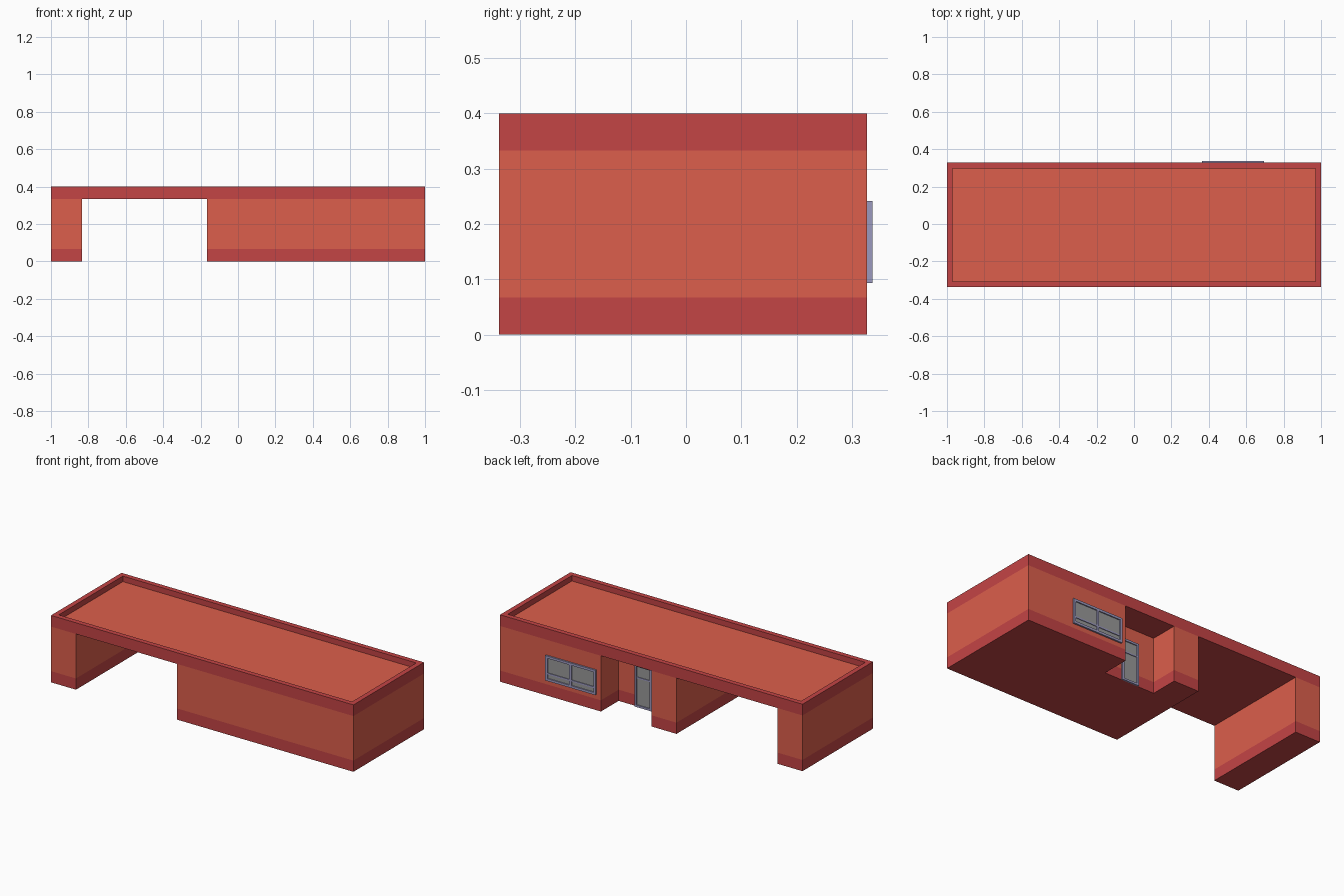
import bpy, bmesh

if "Cube" in bpy.data.objects:
    bpy.data.objects.remove(bpy.data.objects["Cube"])

Y0, Y1 = -0.338, 0.328      # front and back wall planes
YR = 0.161                  # back wall of the door recess
BAND, LINTEL, TOP, ROOF = 0.067, 0.333, 0.4, 0.367


def material(name, color):
    m = bpy.data.materials.new(name)
    m.diffuse_color = (*color, 1)
    m.use_nodes = True
    m.node_tree.nodes["Principled BSDF"].inputs["Base Color"].default_value = m.diffuse_color
    return m


ORANGE = material("orange_render", (0.716, 0.114, 0.072))
RED = material("red_trim", (0.55, 0.058, 0.06))
FRAME = material("frame_lilac", (0.33, 0.32, 0.52))
GLASS = material("pane_grey", (0.32, 0.32, 0.32))


def finish(name, bm, mats):
    bmesh.ops.remove_doubles(bm, verts=bm.verts, dist=1e-5)
    me = bpy.data.meshes.new(name)
    bm.to_mesh(me)
    bm.free()
    for m in mats:
        me.materials.append(m)
    ob = bpy.data.objects.new(name, me)
    bpy.context.collection.objects.link(ob)
    return ob


def face(bm, pts, mat=0):
    f = bm.faces.new([bm.verts.new(p) for p in pts])
    f.material_index = mat


def sides(bm, outline, z0, z1, mat=0):
    """Vertical walls around a counter-clockwise outline."""
    for (ax, ay), (bx, by) in zip(outline, outline[1:] + outline[:1]):
        face(bm, [(ax, ay, z0), (bx, by, z0), (bx, by, z1), (ax, ay, z1)], mat)


def rect(x0, x1, y0, y1):
    return [(x0, y0), (x1, y0), (x1, y1), (x0, y1)]


def wing(name, outline):
    """Trim band with underside, then the plain wall above it."""
    bm = bmesh.new()
    face(bm, [(x, y, 0) for x, y in reversed(outline)], 1)
    sides(bm, outline, 0, BAND, 1)
    sides(bm, outline, BAND, LINTEL, 0)
    finish(name, bm, [ORANGE, RED])


def boxes(bm, spans, y0, y1, mat=0):
    for x0, x1, z0, z1 in spans:
        r = rect(x0, x1, y0, y1)
        sides(bm, r, z0, z1, mat)
        face(bm, [(x, y, z0) for x, y in reversed(r)], mat)
        face(bm, [(x, y, z1) for x, y in r], mat)


# Side pier and the main block with its door recess
wing("side_pier", rect(-1, -0.835, Y0, Y1))
wing("main_block", [(-0.167, Y0), (1, Y0), (1, Y1), (0.333, Y1),
                    (0.333, YR), (0, YR), (0, Y1), (-0.167, Y1)])

# Roof: fascia, parapet rim, sunken deck, ceilings over the open bays
bm = bmesh.new()
outer = rect(-1, 1, Y0, Y1)
inner = rect(-0.97, 0.97, Y0 + 0.03, Y1 - 0.03)
sides(bm, outer, LINTEL, TOP, 1)
sides(bm, inner[::-1], ROOF, TOP, 1)
for i in range(4):
    j = (i + 1) % 4
    face(bm, [(*outer[i], TOP), (*outer[j], TOP), (*inner[j], TOP), (*inner[i], TOP)], 1)
face(bm, [(x, y, ROOF) for x, y in inner], 0)
for bay in (rect(-0.835, -0.167, Y0, Y1), rect(0, 0.333, YR, Y1)):
    face(bm, [(x, y, LINTEL) for x, y in reversed(bay)], 1)
finish("roof", bm, [ORANGE, RED])


def glazed(name, x0, x1, z0, z1, y, columns, bar_z, t):
    """Framed opening: border, mullions, a thin crossbar and panes."""
    bm = bmesh.new()
    boxes(bm, [(x0, x0 + t, z0, z1), (x1 - t, x1, z0, z1),
               (x0 + t, x1 - t, z0, z0 + t), (x0 + t, x1 - t, z1 - t, z1)], y, y + 0.0095)
    step = (x1 - x0) / columns
    for i in range(1, columns):
        c = x0 + i * step
        boxes(bm, [(c - t / 2, c + t / 2, z0 + t, z1 - t)], y, y + 0.0095)
    boxes(bm, [(x0 + t, x1 - t, bar_z - t / 3, bar_z + t / 3)], y, y + 0.007)
    face(bm, [(x1 - t, y + 0.003, z0 + t), (x0 + t, y + 0.003, z0 + t),
              (x0 + t, y + 0.003, z1 - t), (x1 - t, y + 0.003, z1 - t)], 1)
    finish(name, bm, [FRAME, GLASS])


# Back window and recessed door
glazed("window", 0.363, 0.695, 0.093, 0.242, Y1, 2, 0.135, 0.014)
glazed("door", 0.11, 0.222, 0, 0.253, YR, 1, 0.175, 0.012)
